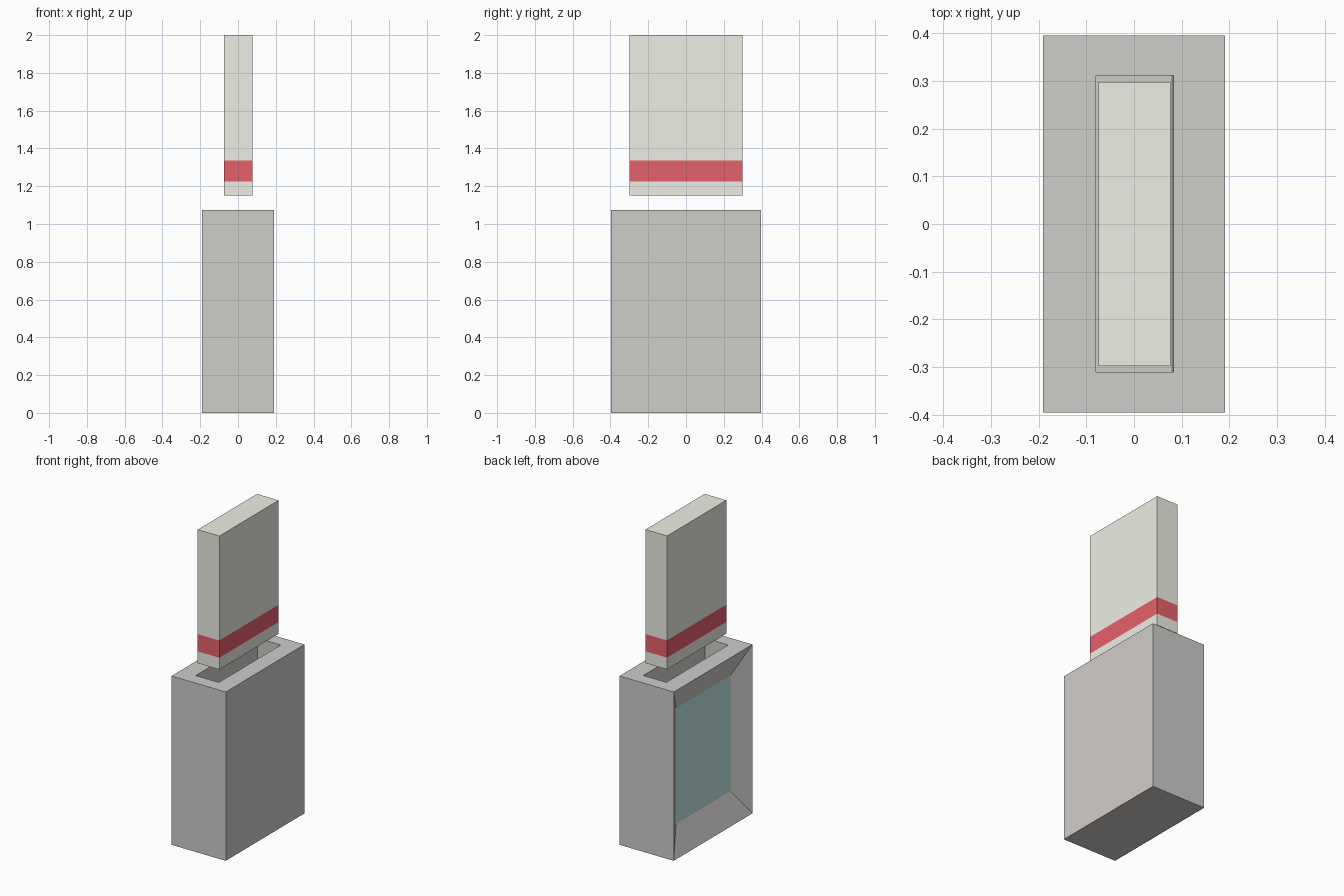
import bpy
import bmesh
from mathutils import Vector

if "Cube" in bpy.data.objects:
    bpy.data.objects.remove(bpy.data.objects["Cube"])


def material(name, rgb):
    m = bpy.data.materials.new(name)
    m.diffuse_color = (*rgb, 1.0)
    m.use_nodes = True
    m.node_tree.nodes["Principled BSDF"].inputs["Base Color"].default_value = m.diffuse_color
    return m


def box(lo, hi):
    """bmesh box spanning two corners"""
    lo, hi = Vector(lo), Vector(hi)
    bm = bmesh.new()
    bmesh.ops.create_cube(bm, size=1)
    for v in bm.verts:
        v.co = Vector(((a + 0.5) * (h - l) + l for a, l, h in zip(v.co, lo, hi)))
    return bm


def facing(bm, direction):
    bm.normal_update()
    return max(bm.faces, key=lambda f: f.normal.dot(Vector(direction)))


def inner_panel(bm, face, lo, hi):
    """Inset a face and fit the inner loop to the given bounds"""
    c = face.calc_center_median()
    bmesh.ops.inset_individual(bm, faces=[face], thickness=0.01)
    for v in face.verts:
        v.co = Vector((h if a > m + 1e-5 else l
                       for a, m, l, h in zip(v.co, c, lo, hi)))


def finish(bm, name, mats):
    mesh = bpy.data.meshes.new(name)
    bmesh.ops.recalc_face_normals(bm, faces=bm.faces)
    bm.to_mesh(mesh)
    bm.free()
    for m in mats:
        mesh.materials.append(m)
    obj = bpy.data.objects.new(name, mesh)
    bpy.context.collection.objects.link(obj)
    return obj


grey = material("warm_grey", (0.63, 0.61, 0.59))
teal = material("teal", (0.52, 0.79, 0.79))
cream = material("cream", (0.86, 0.86, 0.78))
red = material("red", (0.79, 0.12, 0.15))

# Housing with a slot in the top and a bevelled window on the left
TOP, FLOOR, WINDOW_X = 1.075, 0.28, -0.121
bm = box((-0.191, -0.396, 0), (0.191, 0.396, TOP))
top = facing(bm, (0, 0, 1))
left = facing(bm, (-1, 0, 0))
inner_panel(bm, left, (WINDOW_X, -0.273, 0.169), (WINDOW_X, 0.273, 0.906))
left.material_index = 1
inner_panel(bm, top, (-0.08, -0.311, TOP), (0.083, 0.312, TOP))
inner_panel(bm, top, (-0.08, -0.311, FLOOR), (0.079, 0.312, FLOOR))
finish(bm, "housing", [grey, teal])

# Raised slab with a red band
BAND = (1.225, 1.335)
bm = box((-0.075, -0.298, 1.15), (0.077, 0.298, 2.0))
for z in BAND:
    bmesh.ops.bisect_plane(bm, geom=bm.verts[:] + bm.edges[:] + bm.faces[:],
                           plane_co=(0, 0, z), plane_no=(0, 0, 1))
for f in bm.faces:
    f.material_index = int(BAND[0] < f.calc_center_median().z < BAND[1])
finish(bm, "banded_slab", [cream, red])
